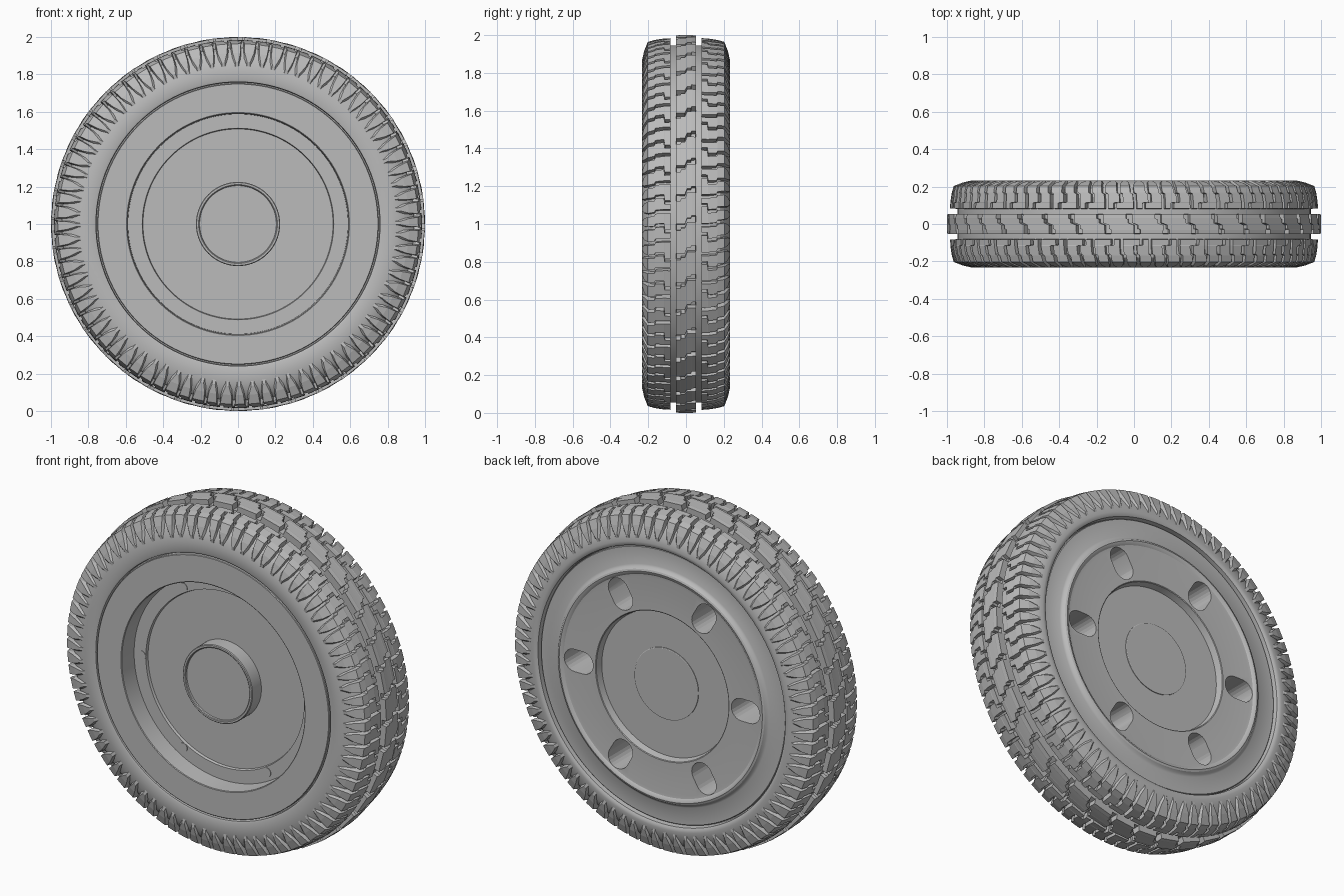
import bpy, bmesh
from math import sin, cos, pi, tau

cube = bpy.data.objects.get("Cube")
if cube:
    bpy.data.objects.remove(cube, do_unlink=True)

grey = bpy.data.materials.new("plain_grey")
grey.use_nodes = True
grey.diffuse_color = (0.5, 0.5, 0.5, 1)
grey.node_tree.nodes["Principled BSDF"].inputs["Base Color"].default_value = (0.5, 0.5, 0.5, 1)

PITCHES = 40
PITCH = tau / PITCHES


def polar(r, y, a):
    """Point on the wheel: radius, distance along the axle, angle."""
    return (r * cos(a), y, 1 + r * sin(a))


def finish(name, bm, smooth=True):
    bmesh.ops.recalc_face_normals(bm, faces=bm.faces)
    mesh = bpy.data.meshes.new(name)
    bm.to_mesh(mesh)
    bm.free()
    mesh.materials.append(grey)
    obj = bpy.data.objects.new(name, mesh)
    bpy.context.collection.objects.link(obj)
    if smooth:
        shade(obj)
    return obj


def activate(obj):
    bpy.ops.object.select_all(action="DESELECT")
    obj.select_set(True)
    bpy.context.view_layer.objects.active = obj


def shade(obj):
    activate(obj)
    bpy.ops.object.shade_smooth_by_angle(angle=pi / 6)


def lathe(name, profile, steps=120, closed=False):
    """Turn an (r, y) profile about the axle."""
    bm = bmesh.new()
    vs = [bm.verts.new(polar(r, y, 0)) for r, y in profile]
    pairs = list(zip(vs, vs[1:])) + ([(vs[-1], vs[0])] if closed else [])
    edges = [bm.edges.new(p) for p in pairs]
    bmesh.ops.spin(bm, geom=vs + edges, cent=(0, 0, 1), axis=(0, 1, 0),
                   angle=tau, steps=steps, use_merge=True)
    bmesh.ops.remove_doubles(bm, verts=bm.verts, dist=1e-5)
    return finish(name, bm)


def prism(bm, outline, y0, y1):
    """Extrude an (x, z) outline along the axle."""
    ends = [[bm.verts.new((x, y, 1 + z)) for x, z in outline] for y in (y0, y1)]
    for ring in ends:
        bm.faces.new(ring)
    for i in range(len(outline)):
        j = i - 1
        bm.faces.new((ends[0][j], ends[0][i], ends[1][i], ends[1][j]))


def stadium(angle, centre, half_straight, radius, n=12):
    """Rounded slot outline pointing along a spoke."""
    pts = []
    for end in (1, -1):
        for i in range(n + 1):
            t = -pi / 2 + pi * i / n + (0 if end > 0 else pi)
            u = centre + end * half_straight + radius * cos(t)
            v = radius * sin(t)
            pts.append((u * cos(angle) - v * sin(angle), u * sin(angle) + v * cos(angle)))
    return pts


def block(bm, rows, start, side=1, depth=0.05):
    """Tread block from rows of (y, top radius, start and end in pitches)."""
    loops = []
    for y, r, a0, a1 in rows:
        corners = ((r - depth, y * 0.97, a0 - .02), (r, y, a0),
                   (r, y, a1), (r - depth, y * 0.97, a1 + .02))
        loops.append([bm.verts.new(polar(cr, side * cy, start + side * ca * PITCH))
                      for cr, cy, ca in corners])
    bm.faces.new(loops[0])
    bm.faces.new(loops[-1])
    for low, high in zip(loops, loops[1:]):
        for i in range(4):
            bm.faces.new((low[i - 1], low[i], high[i], high[i - 1]))


# Tyre body: sidewalls, rounded shoulders, grooves and a low centre rib
lathe("tyre_body", [
    (.745, -.20), (.757, -.20), (.760, -.229), (.770, -.233), (.82, -.233),
    (.855, -.228), (.885, -.218), (.915, -.203), (.938, -.18), (.945, -.15),
    (.945, -.053), (.968, -.050), (.968, .050), (.945, .053),
    (.945, .15), (.938, .18), (.915, .203), (.885, .218), (.855, .228),
    (.825, .233), (.810, .231), (.800, .225), (.797, .19), (.745, .15)], closed=True)

# Shoulder tread: an L-shaped lug and a stepped lug per pitch on both sides
l_lug = [(.083, .984, .02, .60), (.113, .982, .02, .60), (.117, .982, .02, .38),
         (.162, .975, .05, .40), (.168, .974, .13, .48), (.203, .964, .16, .50),
         (.222, .915, .20, .49), (.233, .865, .30, .42)]
step_lug = [(.083, .984, .71, .90), (.113, .982, .71, .90), (.117, .982, .50, .90),
            (.162, .975, .52, .92), (.168, .974, .60, 1.0), (.203, .964, .62, 1.03),
            (.222, .915, .65, .99), (.233, .868, .76, .88)]
bm = bmesh.new()
for k in range(PITCHES):
    for side in (1, -1):
        start = k * PITCH + (PITCH * .4 if side < 0 else 0)
        block(bm, l_lug, start, side)
        block(bm, step_lug, start, side)
finish("shoulder_tread", bm, smooth=False)

# Centre tread: interlocking Z-shaped blocks
centre_block = [(-.054, .998, .00, .78), (-.030, 1, .00, .78), (-.026, 1, .00, .86),
                (-.006, 1, .00, .86), (.006, 1, .20, 1.06), (.026, 1, .20, 1.06),
                (.030, 1, .28, 1.06), (.054, .998, .28, 1.06)]
bm = bmesh.new()
for k in range(PITCHES):
    block(bm, centre_block, k * PITCH)
finish("centre_tread", bm, smooth=False)

# Rim: deep front recess with a ledge, dished back with a raised ring
rim = lathe("rim", [
    (0, -.105), (.508, -.105), (.512, -.12), (.588, -.12), (.592, -.228),
    (.596, -.231), (.748, -.231), (.751, -.228), (.751, .10), (.792, .16),
    (.792, .206), (.788, .210), (.69, .210), (.678, .216), (.668, .229),
    (.657, .233), (.646, .230), (.636, .222), (.62, .220), (.432, .220),
    (.428, .217), (.42, .178), (0, .178)])

# Bolt slots cut into the back of the rim
bm = bmesh.new()
for k in range(6):
    prism(bm, stadium(k * tau / 6, .54, .028, .065), .0, .3)
cutter = finish("slot_cutter", bm, smooth=False)
cutter.hide_render = True
cut = rim.modifiers.new("slots", "BOOLEAN")
cut.operation = "DIFFERENCE"
cut.solver = "EXACT"
cut.object = cutter
activate(rim)
bpy.ops.object.modifier_apply(modifier=cut.name)
bpy.data.objects.remove(cutter, do_unlink=True)
shade(rim)

# Bolts running from the front ledge into the slots
bm = bmesh.new()
for k in range(6):
    prism(bm, stadium(k * tau / 6, .54, 0.0005, .027), -.123, .07)
finish("bolts", bm)

# Hub: lipped boss at the front, flat cap at the back
lathe("hub", [(0, -.18), (.205, -.18), (.207, -.188), (.211, -.191), (.221, -.191),
              (.225, -.187), (.225, 0), (.207, 0), (.207, .182), (.204, .184),
              (0, .184)], steps=96)
